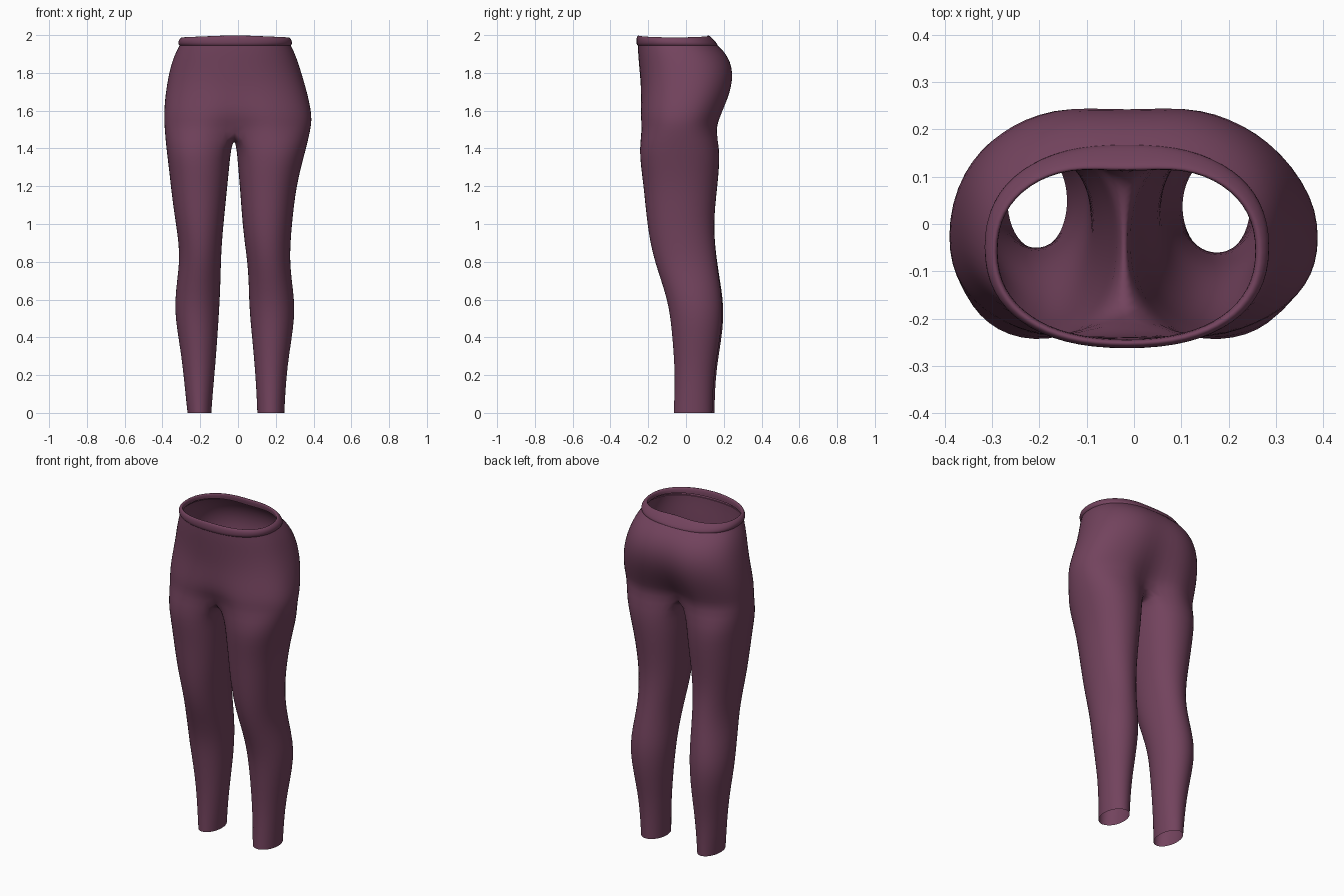
import bpy, bmesh, math

CX = -0.015            # centre seam
HALF, SEAM = 16, 8     # segments of a torso half and of the crotch seam

mat = bpy.data.materials.new("plum fabric")
mat.diffuse_color = (0.170, 0.056, 0.110, 1)


def power(v, n):
    return math.copysign(abs(v) ** (2 / n), v)


def torso_ring(z, xl, xr, yf, yb, n, dent_f, dent_b, dip=0.0):
    """Closed ring from front centre, over +x, to back centre and round."""
    pts, cy = [], (yf + yb) / 2
    for i in range(2 * HALF):
        t = -math.pi / 2 + math.pi * i / HALF
        c, s = math.cos(t), math.sin(t)
        dx = power(c, n) * ((xr - CX) if c > 0 else (CX - xl))
        y = cy + power(s, n) * (yb - yf) / 2
        g = math.exp(-(dx / 0.10) ** 2)
        y += g * (dent_f if s < 0 else -dent_b)
        pts.append((CX + dx, y, z - dip * abs(c)))
    return pts


def leg_ring(side, z, outer, inner, yf, yb):
    """Closed ring ordered front-inner, outside, back-inner, inside."""
    cx, a = (outer + inner) / 2, abs(outer - inner) / 2
    cy, b = (yf + yb) / 2, (yb - yf) / 2
    n = 2.0 + 0.25 * max(0, z - 0.6)
    angles = [-130 + 260 * i / HALF for i in range(HALF + 1)]
    angles += [130 + 100 * i / SEAM for i in range(1, SEAM)]
    return [(cx + side * a * power(math.cos(math.radians(t)), n),
             cy + b * power(math.sin(math.radians(t)), n), z) for t in angles]


def bridge(bm, lower, upper):
    n = len(lower)
    for i in range(n):
        j = (i + 1) % n
        bm.faces.new((lower[i], lower[j], upper[j], upper[i]))


def finish(bm, name):
    bmesh.ops.recalc_face_normals(bm, faces=bm.faces)
    me = bpy.data.meshes.new(name)
    bm.to_mesh(me)
    bm.free()
    me.materials.append(mat)
    for p in me.polygons:
        p.use_smooth = True
    ob = bpy.data.objects.new(name, me)
    bpy.context.collection.objects.link(ob)
    sub = ob.modifiers.new("smooth", 'SUBSURF')
    sub.levels = sub.render_levels = 1


# hips, bottom to top: z, left, right, front, back, roundness, front dip, back cleft
TORSO = [
    (1.50, -0.390, 0.386, -0.256, 0.182, 2.3, 0.070, 0.090),
    (1.55, -0.392, 0.392, -0.257, 0.196, 2.3, 0.040, 0.070),
    (1.60, -0.392, 0.388, -0.255, 0.215, 2.3, 0.022, 0.052),
    (1.66, -0.388, 0.376, -0.249, 0.238, 2.3, 0.012, 0.036),
    (1.73, -0.379, 0.358, -0.244, 0.258, 2.3, 0.005, 0.024),
    (1.80, -0.366, 0.337, -0.246, 0.262, 2.3, 0.0, 0.018),
    (1.86, -0.350, 0.318, -0.251, 0.245, 2.3, 0.0, 0.012),
    (1.91, -0.330, 0.299, -0.255, 0.212, 2.3, 0.0, 0.006),
    (1.95, -0.308, 0.278, -0.256, 0.165, 2.3, 0.0, 0.002),
]
# legs: z, left outer, left inner, right inner, right outer, front, back
LEGS = [
    (1.40, -0.381, -0.036, -0.008, 0.362, -0.250, 0.180),
    (1.30, -0.368, -0.046, 0.000, 0.335, -0.240, 0.178),
    (1.20, -0.357, -0.056, 0.009, 0.312, -0.227, 0.168),
    (1.10, -0.345, -0.066, 0.016, 0.298, -0.217, 0.157),
    (1.00, -0.330, -0.076, 0.024, 0.287, -0.206, 0.150),
    (0.90, -0.315, -0.085, 0.035, 0.279, -0.190, 0.154),
    (0.80, -0.311, -0.090, 0.049, 0.276, -0.165, 0.165),
    (0.70, -0.324, -0.092, 0.056, 0.286, -0.131, 0.180),
    (0.60, -0.334, -0.096, 0.058, 0.299, -0.099, 0.195),
    (0.50, -0.333, -0.102, 0.064, 0.300, -0.080, 0.198),
    (0.38, -0.313, -0.110, 0.076, 0.283, -0.068, 0.184),
    (0.25, -0.294, -0.120, 0.088, 0.263, -0.057, 0.160),
    (0.12, -0.281, -0.132, 0.097, 0.252, -0.056, 0.149),
    (0.00, -0.268, -0.141, 0.102, 0.246, -0.060, 0.146),
]

# leggings: hips split at a crotch seam into two legs
bm = bmesh.new()
rings = [[bm.verts.new(p) for p in torso_ring(*r)] for r in TORSO]
for lo, hi in zip(rings, rings[1:]):
    bridge(bm, lo, hi)
base = rings[0]
front, back = base[0], base[HALF]
seam = []              # from back centre to front centre, sagging
for i in range(1, SEAM):
    f = i / SEAM
    seam.append(bm.verts.new((CX - 0.005, back.co.y + (front.co.y - back.co.y) * f,
                              1.50 - 0.048 * math.sin(math.pi * f) ** 0.6)))
for side in (1, -1):
    if side > 0:
        upper = base[:HALF + 1] + seam
    else:
        upper = [base[-i % (2 * HALF)] for i in range(HALF + 1)] + seam
    for z, lo, li, ri, ro, yf, yb in LEGS:
        outer, inner = (ro, ri) if side > 0 else (lo, li)
        dy = -side * 0.006 * max(0, 1 - z)
        lower = [bm.verts.new(p) for p in leg_ring(side, z, outer, inner, yf + dy, yb + dy)]
        bridge(bm, lower, upper)
        upper = lower
finish(bm, "leggings")

# waistband: rolled lip folded inward at the top
BAND = [
    (1.943, -0.308, 0.278, -0.254, 0.170, 2.3, 0.0, 0.002, 0.0),
    (1.951, -0.318, 0.288, -0.263, 0.172, 2.3, 0.0, 0.004, 0.0),
    (1.970, -0.317, 0.287, -0.264, 0.160, 2.3, 0.0, 0.008, 0.0),
    (1.990, -0.308, 0.279, -0.262, 0.146, 2.3, 0.0, 0.013, 0.008),
    (2.003, -0.297, 0.267, -0.254, 0.134, 2.3, 0.0, 0.018, 0.012),
    (1.994, -0.289, 0.257, -0.245, 0.129, 2.3, 0.0, 0.020, 0.012),
    (1.960, -0.290, 0.258, -0.244, 0.134, 2.3, 0.0, 0.018, 0.0),
]
bm = bmesh.new()
rings = [[bm.verts.new(p) for p in torso_ring(*r)] for r in BAND]
for lo, hi in zip(rings, rings[1:]):
    bridge(bm, lo, hi)
finish(bm, "waistband")
